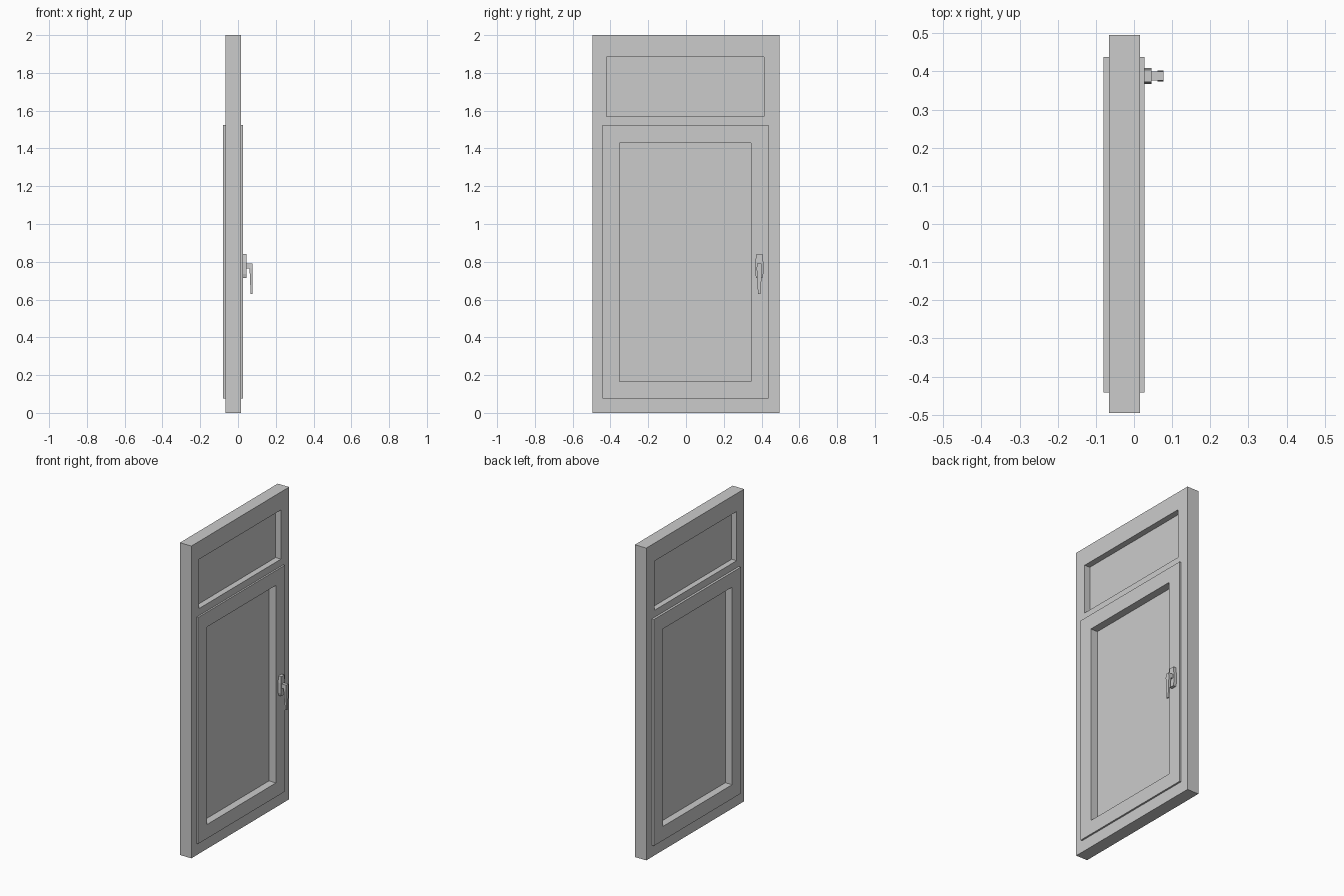
import bpy, bmesh

if "Cube" in bpy.data.objects:
    bpy.data.objects.remove(bpy.data.objects["Cube"])

def material(name, v):
    m = bpy.data.materials.new(name)
    m.diffuse_color = (v, v, v, 1)
    m.use_nodes = True
    m.node_tree.nodes["Principled BSDF"].inputs["Base Color"].default_value = m.diffuse_color
    return m

GREY = material("plain_grey", 0.6)

def finish(name, bm):
    bmesh.ops.recalc_face_normals(bm, faces=bm.faces)
    me = bpy.data.meshes.new(name)
    bm.to_mesh(me)
    bm.free()
    me.materials.append(GREY)
    ob = bpy.data.objects.new(name, me)
    bpy.context.collection.objects.link(ob)
    return ob

def extrude_x(bm, depth):
    res = bmesh.ops.extrude_face_region(bm, geom=bm.faces[:], use_keep_orig=True)
    vs = [g for g in res["geom"] if isinstance(g, bmesh.types.BMVert)]
    bmesh.ops.translate(bm, verts=vs, vec=(depth, 0, 0))

def lattice(name, x0, x1, ys, zs, holes=()):
    """Slab made of a y/z grid of cells with some cells left open."""
    bm = bmesh.new()
    grid = [[bm.verts.new((x0, y, z)) for z in zs] for y in ys]
    for i in range(len(ys) - 1):
        for j in range(len(zs) - 1):
            if (i, j) not in holes:
                bm.faces.new((grid[i][j], grid[i + 1][j],
                              grid[i + 1][j + 1], grid[i][j + 1]))
    loose = [v for v in bm.verts if not v.link_faces]
    bmesh.ops.delete(bm, geom=loose, context='VERTS')
    extrude_x(bm, x1 - x0)
    return finish(name, bm)

def plate(name, x0, x1, outline):
    """Flat y/z outline given thickness along x."""
    bm = bmesh.new()
    bm.faces.new([bm.verts.new((x0, y, z)) for y, z in outline])
    extrude_x(bm, x1 - x0)
    return finish(name, bm)

# Outer frame with a lower opening and an upper light
lattice("outer_frame", -0.065, 0.016, [-0.495, -0.42, 0.412, 0.495],
        [0, 0.10, 1.50, 1.57, 1.885, 2.0], {(1, 1), (1, 3)})

# Opening sash, proud of the frame on both sides
lattice("sash", -0.08, 0.027, [-0.442, -0.352, 0.345, 0.438],
        [0.075, 0.165, 1.43, 1.525], {(1, 1)})

# Recessed panes
lattice("upper_pane", -0.03, -0.022, [-0.43, 0.42], [1.56, 1.895])
lattice("lower_pane", -0.032, -0.022, [-0.362, 0.355], [0.155, 1.44])

# Handle: faceted back plate, neck and tapered lever
c = 0.388
def symmetric(half):
    return [(c + w, z) for w, z in half] + [(c - w, z) for w, z in reversed(half)]

plate("handle_plate", 0.026, 0.046,
      symmetric([(0.016, 0.715), (0.021, 0.735), (0.021, 0.80), (0.016, 0.84)]))
lattice("handle_neck", 0.045, 0.062, [c - 0.012, c + 0.012], [0.765, 0.792])
lever = plate("handle_lever", 0.061, 0.077,
              symmetric([(0.007, 0.63), (0.014, 0.765), (0.012, 0.792)]))
# thin the lever towards its lower tip
for v in lever.data.vertices:
    if v.co.z < 0.7 and v.co.x < 0.07:
        v.co.x = 0.067
